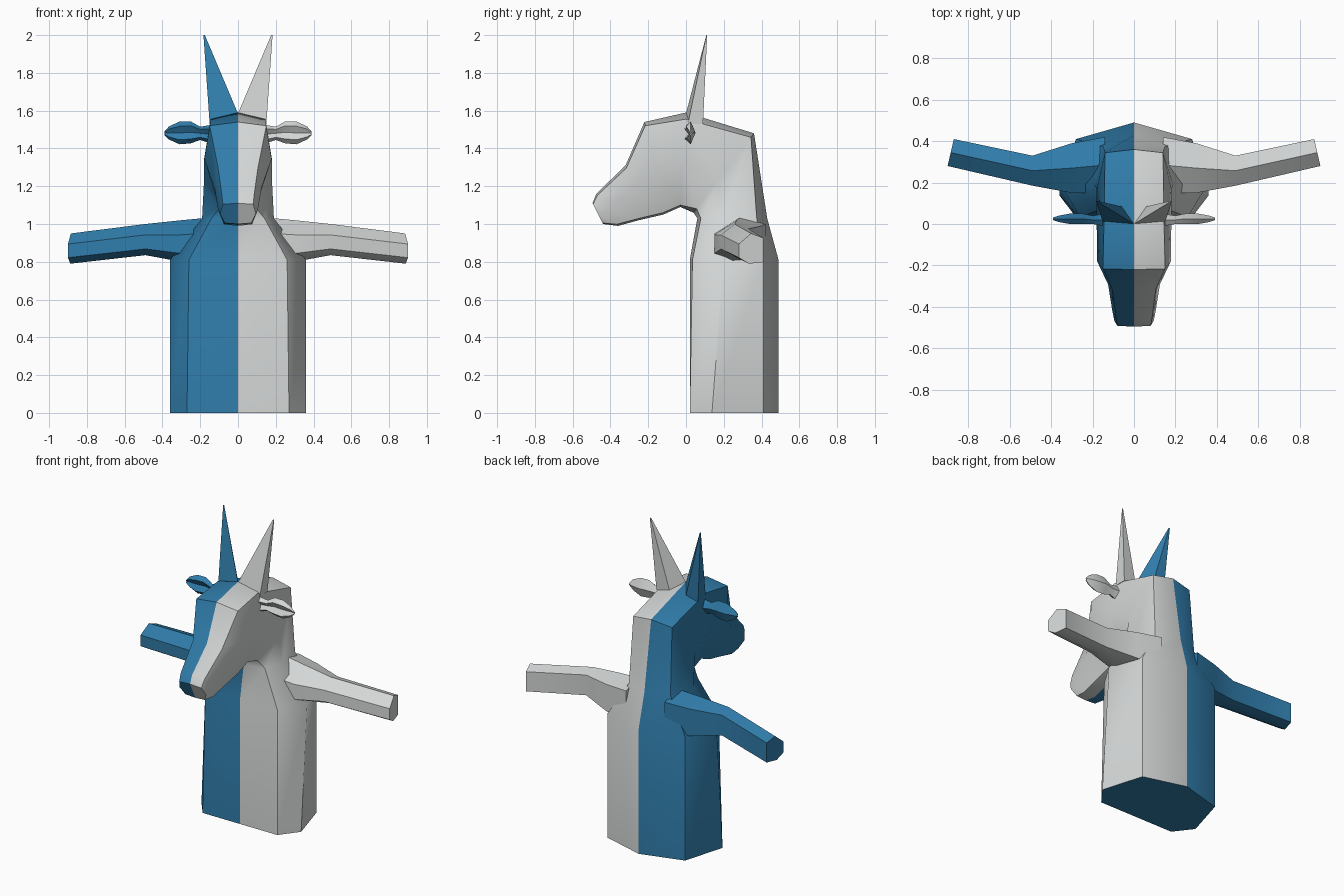
import bpy, bmesh, math

if "Cube" in bpy.data.objects:
    bpy.data.objects.remove(bpy.data.objects["Cube"])


def material(name, rgb):
    m = bpy.data.materials.new(name)
    m.diffuse_color = (*rgb, 1.0)
    m.use_nodes = True
    m.node_tree.nodes["Principled BSDF"].inputs["Base Color"].default_value = m.diffuse_color
    return m


BLUE = material("blue", (0.03, 0.205, 0.41))
GREY = material("pale grey", (0.66, 0.68, 0.68))


def loft(name, rings, mirrored=False):
    """Skin closed rings; left half blue, right half grey, underside blue."""
    bm = bmesh.new()
    for s in ((1, -1) if mirrored else (1,)):
        loops = [[bm.verts.new((s * x, y, z)) for x, y, z in r] for r in rings]
        n = len(loops[0])
        for a, b in zip(loops, loops[1:]):
            for i in range(n):
                j = (i + 1) % n
                bm.faces.new((a[i], a[j], b[j], b[i]))
        bm.faces.new(loops[0])
        bm.faces.new(loops[-1])
    if not mirrored:
        # split along the middle so the two colours meet cleanly
        bmesh.ops.bisect_plane(bm, geom=bm.verts[:] + bm.edges[:] + bm.faces[:],
                               plane_co=(0, 0, 0), plane_no=(1, 0, 0), dist=1e-5)
        caps = [f for f in bm.faces if all(abs(v.co.x) < 1e-5 for v in f.verts)]
        bmesh.ops.delete(bm, geom=caps, context="FACES")
    bmesh.ops.recalc_face_normals(bm, faces=bm.faces[:])
    for f in bm.faces:
        under = all(v.co.z < 0.001 for v in f.verts)
        f.material_index = 0 if under or f.calc_center_median().x < 0 else 1
    me = bpy.data.meshes.new(name)
    bm.to_mesh(me)
    bm.free()
    me.materials.append(BLUE)
    me.materials.append(GREY)
    ob = bpy.data.objects.new(name, me)
    bpy.context.collection.objects.link(ob)
    bpy.ops.object.select_all(action="DESELECT")
    ob.select_set(True)
    bpy.context.view_layer.objects.active = ob
    bpy.ops.object.shade_smooth_by_angle(angle=math.radians(38))
    return ob


def body_ring(front, back, sides):
    """Symmetric ring: middle front, three side points (x, t), middle back."""
    def at(x, t):
        return (x, front[0] + (back[0] - front[0]) * t,
                front[1] + (back[1] - front[1]) * t)
    right = [at(x, t) for x, t in sides]
    left = [(-x, y, z) for x, y, z in reversed(right)]
    return [at(0, 0)] + right + [at(0, 1)] + left


# Torso, neck and head in one skin
loft("body_and_head", [
    body_ring((.02, 0), (.49, 0), [(.27, .0), (.36, .25), (.28, .83)]),
    body_ring((.02, .81), (.49, .81), [(.26, .03), (.36, .38), (.28, .83)]),
    body_ring((.06, 1.03), (.43, 1.03), [(.14, .05), (.19, .35), (.15, .85)]),
    body_ring((.04, 1.06), (.36, 1.48), [(.10, .05), (.18, .4), (.14, .95)]),
    body_ring((-.03, 1.09), (0, 1.59), [(.09, .02), (.18, .5), (.145, .93)]),
    body_ring((-.12, 1.05), (-.22, 1.54), [(.085, .02), (.178, .6), (.15, .96)]),
    body_ring((-.25, 1.02), (-.32, 1.31), [(.08, .03), (.125, .6), (.105, .95)]),
    body_ring((-.36, .99), (-.475, 1.16), [(.075, .05), (.105, .5), (.085, .95)]),
    body_ring((-.44, 1.0), (-.495, 1.11), [(.07, .05), (.095, .5), (.08, .95)]),
])

# Arms: six-sided section, (y, z) fractions inside each ring's bounds
SECTION = [(0, .65), (0, .2), (.4, 0), (1, .05), (1, .85), (.5, 1)]


def arm_ring(x, y0, y1, z0, z1, lean=0.0):
    return [(x - lean * u, y0 + (y1 - y0) * u, z0 + (z1 - z0) * w)
            for u, w in SECTION]


loft("arms", [
    arm_ring(.14, .15, .42, .80, 1.035),
    arm_ring(.30, .15, .39, .80, 1.02),
    arm_ring(.49, .185, .33, .835, 1.0),
    arm_ring(.90, .28, .41, .79, .95, .03),
], mirrored=True)

# Horns: slim spikes leaning outward
TIP = (.18, .11, 2.0)
base = [(0, .0, 1.585), (.15, .01, 1.53), (.15, .09, 1.53), (.06, .085, 1.55)]
tip = [tuple(t + (b - c) * .05 for t, b, c in zip(TIP, p, (.09, .05, 2.0))) for p in base]
tip = [(x, y, 2.0) for x, y, z in tip]
loft("horns", [base, tip], mirrored=True)


# Ears: flat leaves with a hollowed front
def ear_ring(x, y, hy, z, hz):
    return [(x, y - hy, z + hz * .6), (x, y - hy * .2, z), (x, y - hy, z - hz * .6),
            (x, y, z - hz), (x, y + hy, z), (x, y, z + hz)]


loft("ears", [
    ear_ring(.14, .02, .03, 1.475, .05),
    ear_ring(.20, .02, .02, 1.48, .035),
    ear_ring(.25, .025, .025, 1.485, .058),
    ear_ring(.31, .025, .025, 1.482, .06),
    ear_ring(.365, .025, .015, 1.482, .035),
    ear_ring(.39, .025, .006, 1.48, .01),
], mirrored=True)
